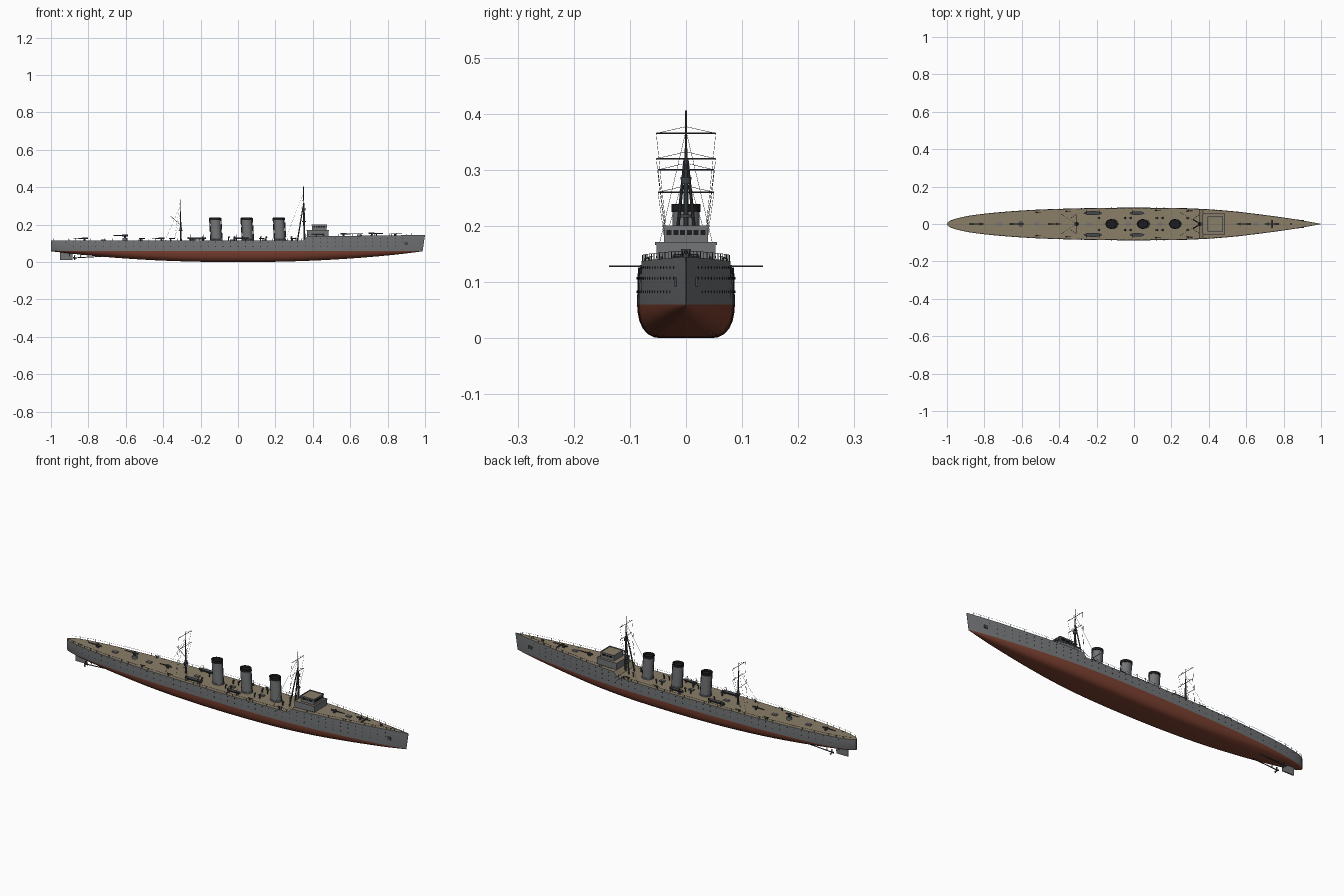
import bpy, bmesh, math
from mathutils import Vector, Matrix

if "Cube" in bpy.data.objects:
    bpy.data.objects.remove(bpy.data.objects["Cube"])


def material(name, r, g, b):
    m = bpy.data.materials.new(name)
    m.diffuse_color = (r, g, b, 1)
    m.use_nodes = True
    m.node_tree.nodes["Principled BSDF"].inputs["Base Color"].default_value = m.diffuse_color
    return m


GREY = material("hull grey", 0.17, 0.178, 0.185)
RED = material("antifouling red", 0.2, 0.052, 0.03)
DECK = material("deck tan", 0.26, 0.21, 0.14)
DARK = material("dark fittings", 0.06, 0.066, 0.072)
BLACK = material("black", 0.012, 0.012, 0.014)


def finish(name, bm, mats, angle=35):
    bmesh.ops.recalc_face_normals(bm, faces=bm.faces)
    me = bpy.data.meshes.new(name)
    bm.to_mesh(me)
    bm.free()
    ob = bpy.data.objects.new(name, me)
    bpy.context.collection.objects.link(ob)
    for m in mats:
        me.materials.append(m)
    bpy.context.view_layer.objects.active = ob
    ob.select_set(True)
    bpy.ops.object.shade_smooth_by_angle(angle=math.radians(angle))
    ob.select_set(False)
    return ob


def tubes(name, segs, mat, sides=6):
    """Many straight rods in one mesh: (start, end, radius[, end radius])."""
    bm = bmesh.new()
    for a, b, r, *r2 in segs:
        a, b = Vector(a), Vector(b)
        d = b - a
        mx = Matrix.Translation((a + b) / 2) @ d.to_track_quat('Z', 'Y').to_matrix().to_4x4()
        bmesh.ops.create_cone(bm, cap_ends=True, segments=sides, radius1=r,
                              radius2=r2[0] if r2 else r, depth=d.length, matrix=mx)
    return finish(name, bm, [mat])


def boxes(name, items, mat):
    """Boxes given as (centre, size)."""
    bm = bmesh.new()
    for c, s in items:
        bmesh.ops.create_cube(bm, size=1, matrix=Matrix.Translation(c) @ Matrix.Diagonal((*s, 1)))
    return finish(name, bm, [mat])


def loft(bm, rings, closed=True, caps=True):
    vs = [[bm.verts.new(p) for p in r] for r in rings]
    n = len(vs[0])
    for a, b in zip(vs, vs[1:]):
        for i in range(n if closed else n - 1):
            j = (i + 1) % n
            bm.faces.new((a[i], a[j], b[j], b[i]))
    if caps:
        bm.faces.new(vs[0])
        bm.faces.new(vs[-1][::-1])


# Hull lines
PLAN = [(-1, .005), (-.985, .017), (-.93, .035), (-.8, .055), (-.6, .072), (-.4, .081), (-.1, .0868),
        (.1, .0868), (.3, .0835), (.5, .071), (.7, .048), (.85, .027), (.95, .010), (1, .0008)]


def half(x):
    x = max(-1, min(1, x))
    i = max(k for k in range(len(PLAN) - 1) if PLAN[k][0] <= x)

    def slope(k):
        a, b = PLAN[max(k - 1, 0)], PLAN[min(k + 1, len(PLAN) - 1)]
        return (b[1] - a[1]) / (b[0] - a[0])
    (x0, y0), (x1, y1) = PLAN[i], PLAN[i + 1]
    h = x1 - x0
    t = (x - x0) / h
    return ((2*t**3 - 3*t*t + 1) * y0 + (t**3 - 2*t*t + t) * h * slope(i)
            + (3*t*t - 2*t**3) * y1 + (t**3 - t*t) * h * slope(i + 1))


def deck(x):
    if x <= .35:
        return .115
    return .115 + .022 * (x - .35) / .02 if x < .37 else .137 + .008 * (x - .37) / .63


WL = .06
SECTION = [(.25, .985), (.5, .95), (.72, .88), (.88, .78), (.97, .66), (1, .52)]
xs = sorted([-1 + i * .04 for i in range(51)] + [-.99, -.98, -.97, .35, .37, .98])
rings = []
for x in xs:
    w, top, keel = half(x), deck(x), .058 * abs(x) ** 2.2
    pts = [(w * .985, top), (w, WL)]
    pts += [(w * f ** (1 + 2 * abs(x) ** 3), WL - (WL - keel) * t) for t, f in SECTION]
    rake = .012 * max(0, (x - .9) / .1)
    ring = [(x - rake * max(0, (top - z) / .08), y, z) for y, z in pts]
    rings.append(ring + [(a, -b, c) for a, b, c in reversed(ring)])
bm = bmesh.new()
loft(bm, rings)
bmesh.ops.recalc_face_normals(bm, faces=bm.faces)
for f in bm.faces:
    if f.normal.z > .5 and f.calc_center_median().z > .1:
        f.material_index = 2
    elif f.calc_center_median().z < WL:
        f.material_index = 1
finish("hull", bm, [GREY, RED, DECK], 40)

# Portholes and anchors
ports = []
for z, x0, x1 in [(.107, -.92, .93), (.083, -.88, .9), (.126, .4, .92)]:
    for i in range(int((x1 - x0) / .04)):
        x = x0 + i * .04
        for s in (-1, 1):
            ports.append(((x, s * (half(x) - .002), z), (x, s * (half(x) + .0006), z), .0022))
tubes("portholes", ports, BLACK, 8)
boxes("anchors", [((.90, s * half(.90), .1), (.02, .006, .016)) for s in (-1, 1)], DARK)

# Railings along the deck edge
rails, last = [], {}
for i in range(51):
    x = -.985 + i * .039
    for s in (-1, 1):
        p = Vector((x, s * (half(x) * .985 - .001), deck(x)))
        q = p + Vector((0, 0, .011))
        rails.append((p, q, .0008))
        if s in last:
            rails.append((last[s], q, .0004))
        last[s] = q
tubes("railings", rails, DARK, 4)

# Bridge: two stacked houses with tan roofs, parapets and windows
boxes("bridge_houses", [((.427, 0, .152), (.115, .106, .032)), ((.435, 0, .180), (.078, .078, .032))], GREY)
boxes("bridge_roofs", [((.427, 0, .1685), (.109, .100, .002)), ((.435, 0, .1965), (.070, .070, .002))], DECK)
trim = []
for cx, z, lx, ly in [(.427, .169, .117, .108), (.435, .198, .080, .080)]:
    trim += [((cx, s * ly / 2, z), (lx, .002, .005)) for s in (-1, 1)]
    trim += [((cx + s * lx / 2, 0, z), (.002, ly, .005)) for s in (-1, 1)]
boxes("bridge_parapets", trim, GREY)
panes = [((.4745, -.03 + i * .012, .188), (.002, .009, .009)) for i in range(6)]
panes += [((.408 + i * .013, s * .0395, .188), (.010, .002, .009)) for i in range(5) for s in (-1, 1)]
boxes("bridge_windows", panes, BLACK)

# Three raked oval funnels with dark caps and hollow tops
FUNNELS = (-.115, .053, .225)


def oval(x, z, k):
    return [(x - .06 * (z - .115) + .028 * k * math.cos(a), .0245 * k * math.sin(a), z)
            for a in (i * math.tau / 28 for i in range(28))]


for n, x in enumerate(FUNNELS, 1):
    bm = bmesh.new()
    loft(bm, [oval(x, z, k) for z, k in [(.112, 1.1), (.121, 1.1), (.122, 1), (.226, 1)]])
    finish(f"funnel_{n}", bm, [GREY])
    bm = bmesh.new()
    loft(bm, [oval(x, z, k) for z, k in [(.225, 1), (.225, 1.06), (.239, 1.06), (.239, .94), (.228, .92)]])
    finish(f"funnel_cap_{n}", bm, [BLACK])
    tubes(f"funnel_pipes_{n}", [((x + s * .031, 0, .115), (x + s * .031 - .007, 0, .236), .0022)
                                for s in (-1, 1)], DARK)

# Foremast tripod and mainmast
tubes("foremast", [((.355, 0, .115), (.352, 0, .30), .0055, .004), ((.352, 0, .29), (.350, 0, .406), .003, .0014)]
      + [((.318, s * .023, .115), (.352, s * .002, .32), .0035, .0025) for s in (-1, 1)], DARK, 10)
tubes("mainmast", [((-.305, 0, .115), (-.308, 0, .25), .0045, .0035),
                   ((-.308, 0, .25), (-.310, 0, .335), .0028, .0012)], DARK, 10)
tubes("lookout_platforms", [((.353, 0, .275), (.353, 0, .287), .008, .010), ((-.306, 0, .166), (-.306, 0, .170), .012),
                            ((-.306, 0, .17), (-.306, 0, .184), .007), ((.353, 0, .215), (.353, 0, .22), .011)], DARK, 14)
yards, stays = [], []
for x, z, w, foot in [(.351, .365, .053, .14), (.352, .30, .05, .14), (-.31, .32, .053, .12), (-.308, .26, .05, .12)]:
    yards.append(((x, -w, z), (x, w, z), .0012))
    for s in (-1, 1):
        stays.append(((x, s * w, z), (x - .03, s * .03, foot), .0004))
        stays.append(((x, s * w, z), (x, 0, z + .012), .0004))
yards.append(((-.308, 0, .20), (-.36, 0, .245), .0012))
for s in (-1, 1):
    stays += [((.351, 0, .37), (.25, s * .06, .115), .0004), ((-.309, 0, .30), (-.39, s * .055, .115), .0004)]
tubes("yards", yards, DARK)
tubes("rigging", stays, DARK, 4)

# Guns: pedestal, breech, barrel and small shield
barrels, shields = [], []
for x, y, z, d, n in [(-.82, 0, .115, -1, .06), (-.605, 0, .130, -1, .06), (-.41, 0, .115, -1, .05),
                      (.565, 0, .139, 1, .06), (.715, 0, .141, 1, .06)]:
    barrels += [((x, y, z - .015), (x, y, z + .010), .007, .005),
                ((x - d * .018, y, z + .012), (x + d * .014, y, z + .012), .0042),
                ((x + d * .012, y, z + .012), (x + d * n, y, z + .012), .0028, .0018)]
    shields.append(((x + d * .004, y, z + .011), (.003, .018, .013)))
for x in (-.52, -.36, .12, .29):
    for s in (-1, 1):
        y, z = s * (half(x) - .014), .115
        barrels += [((x, y, z), (x, y, z + .009), .004, .003),
                    ((x - .008, y, z + .011), (x + .022, y, z + .011), .002, .0014)]
tubes("guns", barrels, DARK, 10)
boxes("gun_shields", shields, DARK)
tubes("raised_gun_platform", [((-.605, 0, .114), (-.605, 0, .128), .013)], GREY, 16)

# Ship's boats on cradles, with davits
bm = bmesh.new()
for x, length, wid in [(-.22, .10, .0105), (.015, .08, .009)]:
    for s in (-1, 1):
        rr = []
        for i in range(9):
            t = -1 + i / 4
            w = wid * max(.06, 1 - t ** 4)
            rr.append([(x + t * length / 2, s * .058 + w * math.cos(a), .131 + .002 * t * t + min(0, math.sin(a)) * wid)
                       for a in (math.pi + k * math.pi / 6 for k in range(7))])
        loft(bm, rr)
finish("boats", bm, [DARK], 40)
dav = []
for x in (-.255, -.185, -.01, .04):
    for s in (-1, 1):
        dav += [((x, s * .073, .115), (x, s * .073, .142), .0013), ((x, s * .073, .142), (x, s * .06, .146), .0011),
                ((x, s * .058, .115), (x, s * .058, .122), .004)]
tubes("davits_and_cradles", dav, DARK)

# Ventilators, bollards, hatches and foredeck windlass
vents = []
for x in (-.19, -.05, -.02, .12, .15, .285):
    for s in (-1, 1):
        vents += [((x, s * .032, .114), (x, s * .032, .132), .0028),
                  ((x - .003, s * .032, .132), (x + .006, s * .032, .135), .003, .0048)]
for x in (-.9, -.72, -.48, .45, .66, .82, .9):
    vents += [((x, s * (half(x) - .01), deck(x) - .001), (x, s * (half(x) - .01), deck(x) + .005), .0022) for s in (-1, 1)]
vents.append(((.74, -.022, .146), (.74, .022, .146), .004))
vents.append(((.84, 0, .14), (.84, 0, .151), .006))
tubes("ventilators_and_bollards", vents, DARK, 8)
boxes("hatches", [((x, 0, deck(x) + .002), (.026, .016, .008)) for x in (-.72, -.52, -.24, -.03, .14, .65)], GREY)

# Side booms
tubes("side_booms", [((.31, s * .08, .128), (.31, s * .137, .128), .0014) for s in (-1, 1)]
      + [((.31, s * .08, .115), (.31, s * .08, .13), .002) for s in (-1, 1)], DARK)

# Rudder, shafts and propellers
boxes("rudder", [((-.918, 0, .030), (.066, .006, .040))], GREY)
screws = [((-.90, 0, .03), (-.90, 0, .062), .004)]
for s in (-1, 1):
    y = s * .026
    screws += [((-.875, y, .022), (-.64, y, .036), .0025), ((-.882, y, .022), (-.868, y, .022), .004),
               ((-.845, y, .024), (-.835, s * .016, .052), .002)]
    for k in range(3):
        a = k * math.tau / 3 + math.pi / 2
        screws.append(((-.876, y, .022), (-.873, y + .014 * math.cos(a), .022 + .014 * math.sin(a)), .0015, .0045))
tubes("propellers_and_shafts", screws, DARK, 8)
